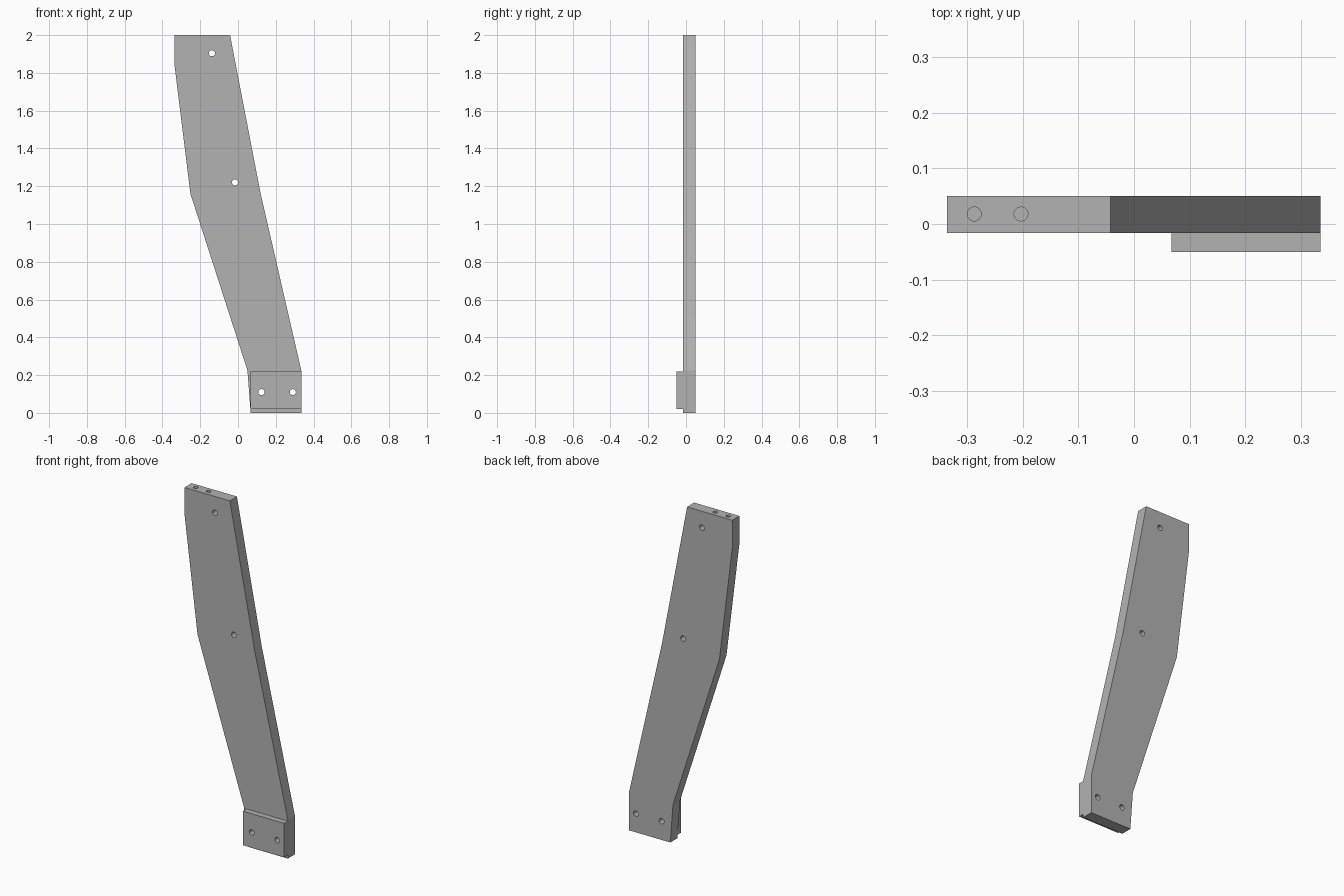
import bpy
import bmesh
from math import pi
from mathutils import Matrix, Vector

cube = bpy.data.objects.get("Cube")
if cube:
    bpy.data.objects.remove(cube, do_unlink=True)

# Single flat grey for the whole bracket
grey = bpy.data.materials.new("Plain grey")
grey.use_nodes = True
colour = (0.45, 0.45, 0.45, 1)
grey.diffuse_color = colour
grey.node_tree.nodes["Principled BSDF"].inputs["Base Color"].default_value = colour

FRONT, SEAM, BACK = -0.05, -0.016, 0.05


def add_object(name, bm):
    bmesh.ops.recalc_face_normals(bm, faces=bm.faces)
    mesh = bpy.data.meshes.new(name)
    bm.to_mesh(mesh)
    bm.free()
    mesh.materials.append(grey)
    obj = bpy.data.objects.new(name, mesh)
    bpy.context.collection.objects.link(obj)
    return obj


def slab(name, outline, y0, y1):
    """Extrude an x-z outline from y0 to y1."""
    bm = bmesh.new()
    face = bm.faces.new([bm.verts.new((x, y0, z)) for x, z in outline])
    moved = bmesh.ops.extrude_face_region(bm, geom=[face])["geom"]
    verts = [v for v in moved if isinstance(v, bmesh.types.BMVert)]
    bmesh.ops.translate(bm, verts=verts, vec=(0, y1 - y0, 0))
    # the extruded source face stays as the near cap
    return add_object(name, bm)


def drills(name, centres, radius, depth, turn):
    """One helper mesh holding a set of parallel drill cylinders."""
    bm = bmesh.new()
    for centre in centres:
        bmesh.ops.create_cone(bm, cap_ends=True, segments=32, radius1=radius,
                              radius2=radius, depth=depth,
                              matrix=Matrix.Translation(Vector(centre)) @ turn)
    obj = add_object(name, bm)
    obj.hide_render = True
    return obj


# Bent plate and the mounting pad on its front
plate = slab("bent_plate", [(-0.336, 2), (-0.042, 2), (0.12, 1.16), (0.335, 0.225),
                            (0.335, 0), (0.067, 0), (0.05, 0.225),
                            (-0.252, 1.16), (-0.336, 1.84)], SEAM, BACK)
pad = slab("mounting_pad", [(0.067, 0.02), (0.335, 0.02),
                            (0.335, 0.22), (0.067, 0.22)], FRONT, SEAM)

# Through holes front to back, and blind holes in the top end
through = drills("through_drills", [(-0.138, 0, 1.904), (-0.016, 0, 1.22),
                                    (0.124, 0, 0.11), (0.29, 0, 0.11)],
                 0.016, 0.4, Matrix.Rotation(pi / 2, 4, "X"))
blind = drills("end_drills", [(-0.287, 0.018, 2), (-0.203, 0.018, 2)],
               0.0125, 0.3, Matrix.Identity(4))

for part, cutters in ((plate, (through, blind)), (pad, (through,))):
    for cutter in cutters:
        mod = part.modifiers.new(cutter.name, "BOOLEAN")
        mod.operation = "DIFFERENCE"
        mod.solver = "EXACT"
        mod.object = cutter
    # Bake the cuts so the drills can go
    depsgraph = bpy.context.evaluated_depsgraph_get()
    baked = bpy.data.meshes.new_from_object(part.evaluated_get(depsgraph))
    part.modifiers.clear()
    part.data = baked

for cutter in (through, blind):
    bpy.data.objects.remove(cutter, do_unlink=True)

# Smooth hole walls, crisp plate edges
for part in (plate, pad):
    bpy.ops.object.select_all(action="DESELECT")
    part.select_set(True)
    bpy.context.view_layer.objects.active = part
    bpy.ops.object.shade_smooth_by_angle(angle=pi / 180 * 12)
